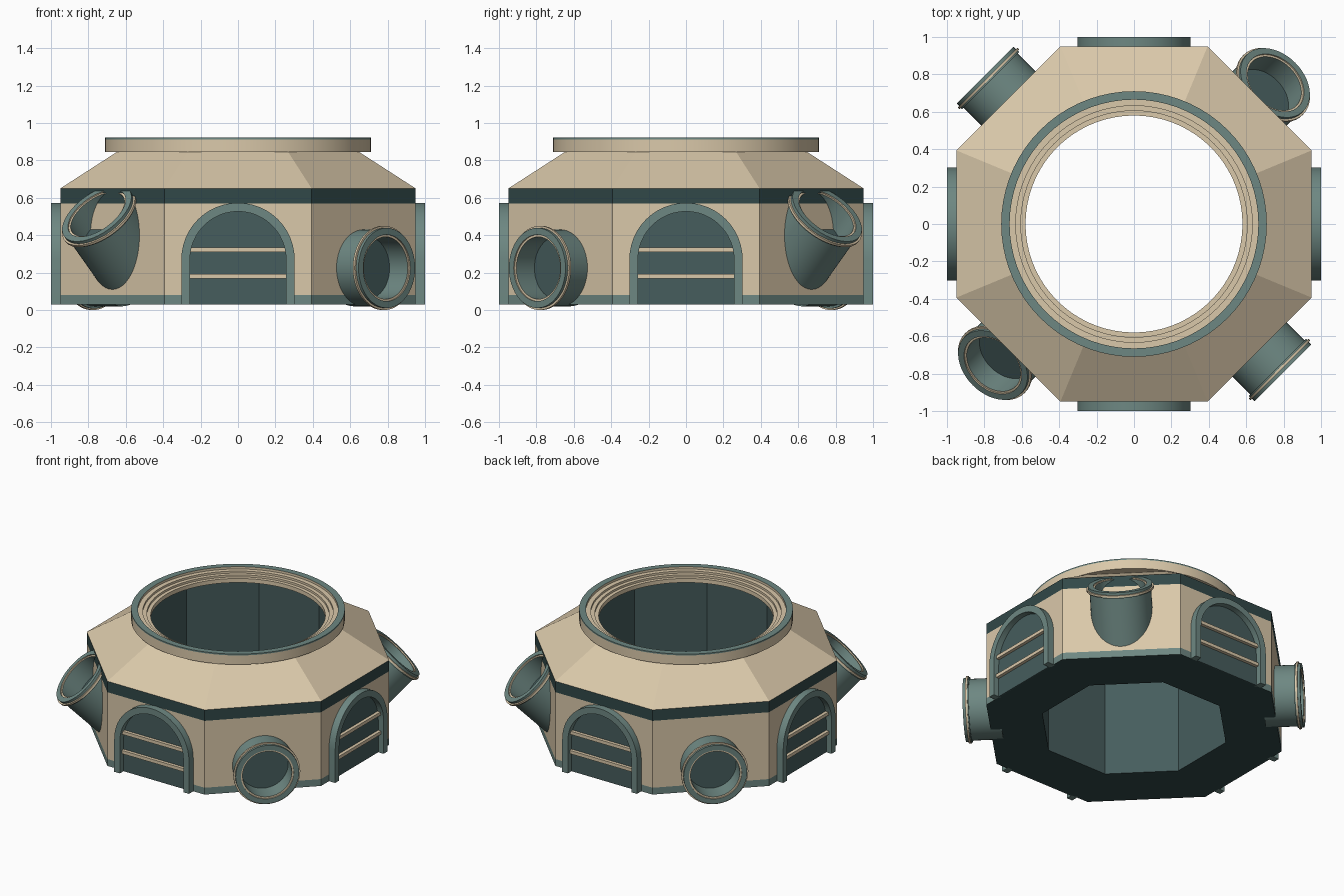
import bpy, bmesh, math
from mathutils import Matrix, Vector

if "Cube" in bpy.data.objects:
    bpy.data.objects.remove(bpy.data.objects["Cube"])


def material(name, rgb):
    m = bpy.data.materials.new(name)
    m.diffuse_color = (*rgb, 1)
    m.use_nodes = True
    m.node_tree.nodes["Principled BSDF"].inputs["Base Color"].default_value = m.diffuse_color
    return m


MATS = [material("sand", (0.70, 0.58, 0.40)),
        material("sage_teal", (0.155, 0.245, 0.225)),
        material("panel_teal", (0.061, 0.109, 0.109)),
        material("deep_teal", (0.031, 0.065, 0.065))]
SAND, SAGE, PANEL, DEEP = range(4)


def finish(bm, name, matrix=None, smooth=False):
    bmesh.ops.remove_doubles(bm, verts=bm.verts, dist=1e-5)
    bmesh.ops.recalc_face_normals(bm, faces=bm.faces)
    if matrix:
        bm.transform(matrix)
    mesh = bpy.data.meshes.new(name)
    bm.to_mesh(mesh)
    bm.free()
    for m in MATS:
        mesh.materials.append(m)
    ob = bpy.data.objects.new(name, mesh)
    bpy.context.collection.objects.link(ob)
    if smooth:
        bpy.ops.object.select_all(action='DESELECT')
        ob.select_set(True)
        bpy.context.view_layer.objects.active = ob
        bpy.ops.object.shade_smooth_by_angle(angle=math.radians(30))
    return ob


def lathe(name, profile, segs, matrix=None, phase=0.0, smooth=True):
    """Spin (radius, height, colour of the stretch leading here) round z."""
    bm = bmesh.new()
    rings = []
    for r, z, _ in profile:
        if r == 0:
            rings.append([bm.verts.new((0, 0, z))] * segs)
            continue
        angles = [phase + 2 * math.pi * i / segs for i in range(segs)]
        rings.append([bm.verts.new((r * math.cos(a), r * math.sin(a), z)) for a in angles])
    for k in range(1, len(profile)):
        for i in range(segs):
            j = (i + 1) % segs
            quad = [rings[k - 1][i], rings[k - 1][j], rings[k][j], rings[k][i]]
            f = bm.faces.new(list(dict.fromkeys(quad)))
            f.material_index = profile[k][2]
    return finish(bm, name, matrix, smooth)


# Octagonal hull with an open octagonal shaft through the middle
C = 1 / math.cos(math.pi / 8)
hull = [(0.59, 0.03, 0), (0.95, 0.03, DEEP), (0.95, 0.08, SAGE), (0.95, 0.57, SAND),
        (0.95, 0.65, DEEP), (0.64, 0.85, SAND), (0.59, 0.85, SAND), (0.59, 0.03, PANEL)]
lathe("hull", [(r * C, z, m) for r, z, m in hull], 8, phase=math.pi / 8, smooth=False)

# Round stepped collar on the roof
lathe("roof_collar",
      [(0.58, 0.845, 0), (0.71, 0.845, SAND), (0.71, 0.912, SAND), (0.71, 0.922, SAGE),
       (0.665, 0.922, SAGE), (0.665, 0.905, SAND), (0.632, 0.905, SAND), (0.632, 0.89, SAND),
       (0.605, 0.89, SAND), (0.605, 0.875, SAND), (0.58, 0.875, SAND), (0.58, 0.845, SAND)], 72)


# Arched doorways on the four straight sides
def arch(r, spring=0.27, base=0.03, n=24):
    pts = [(r, base)]
    pts += [(r * math.cos(math.pi * i / n), spring + r * math.sin(math.pi * i / n))
            for i in range(n + 1)]
    return pts + [(-r, base)]


def extrude_faces(bm, y0, y1):
    """Thicken flat faces at y0 out to y1."""
    res = bmesh.ops.extrude_face_region(bm, geom=bm.faces[:], use_keep_orig=True)
    for v in res["geom"]:
        if isinstance(v, bmesh.types.BMVert):
            v.co.y = y1


def doorway(side, matrix):
    # Frame
    bm = bmesh.new()
    outer = [bm.verts.new((x, -0.94, z)) for x, z in arch(0.303)]
    inner = [bm.verts.new((x, -0.94, z)) for x, z in arch(0.257)]
    for i in range(len(outer) - 1):
        bm.faces.new((outer[i], outer[i + 1], inner[i + 1], inner[i]))
    extrude_faces(bm, -0.94, -1.0)
    for f in bm.faces:
        f.material_index = SAGE
    finish(bm, side + "_door_frame", matrix, True)
    # Door leaf
    bm = bmesh.new()
    bm.faces.new([bm.verts.new((x, -0.949, z)) for x, z in arch(0.258)])
    extrude_faces(bm, -0.949, -0.957)
    for f in bm.faces:
        f.material_index = PANEL
    finish(bm, side + "_door_leaf", matrix)
    # Cross bars
    for label, z in (("lower", 0.18), ("upper", 0.322)):
        bm = bmesh.new()
        bmesh.ops.create_cube(bm, size=1, matrix=Matrix.Translation((0, -0.965, z))
                              @ Matrix.Diagonal((0.512, 0.03, 0.024, 1)))
        finish(bm, f"{side}_door_{label}_bar", matrix)


for k, side in enumerate(("front", "right", "back", "left")):
    doorway(side, Matrix.Rotation(k * math.pi / 2, 4, 'Z'))


# Round ports on the diagonal sides: two level, two tilted upwards
def port(name, azimuth, tilt, radial, height, length):
    az, el = math.radians(azimuth), math.radians(tilt)
    axis = Vector((math.cos(az) * math.cos(el), math.sin(az) * math.cos(el), math.sin(el)))
    origin = Vector((radial * math.cos(az), radial * math.sin(az), height))
    matrix = Matrix.Translation(origin) @ axis.to_track_quat('Z', 'Y').to_matrix().to_4x4()
    lathe(name,
          [(0, -length, 0), (0.205, -length, SAGE), (0.205, -0.04, SAGE), (0.217, -0.04, SAGE),
           (0.217, -0.032, SAGE), (0.225, -0.032, SAND), (0.225, -0.018, SAND),
           (0.214, -0.018, SAND), (0.214, 0, SAGE), (0.178, 0, SAGE), (0.178, -0.008, SAND),
           (0.166, -0.008, SAND), (0.166, -0.145, SAGE), (0, -0.145, PANEL)], 48, matrix)


port("level_port_front_right", -45, 0, 1.125, 0.225, 0.25)
port("level_port_back_left", 135, 0, 1.125, 0.225, 0.25)
port("tilted_port_front_left", -135, 45, 1.068, 0.518, 0.42)
port("tilted_port_back_right", 45, 45, 1.068, 0.518, 0.42)
